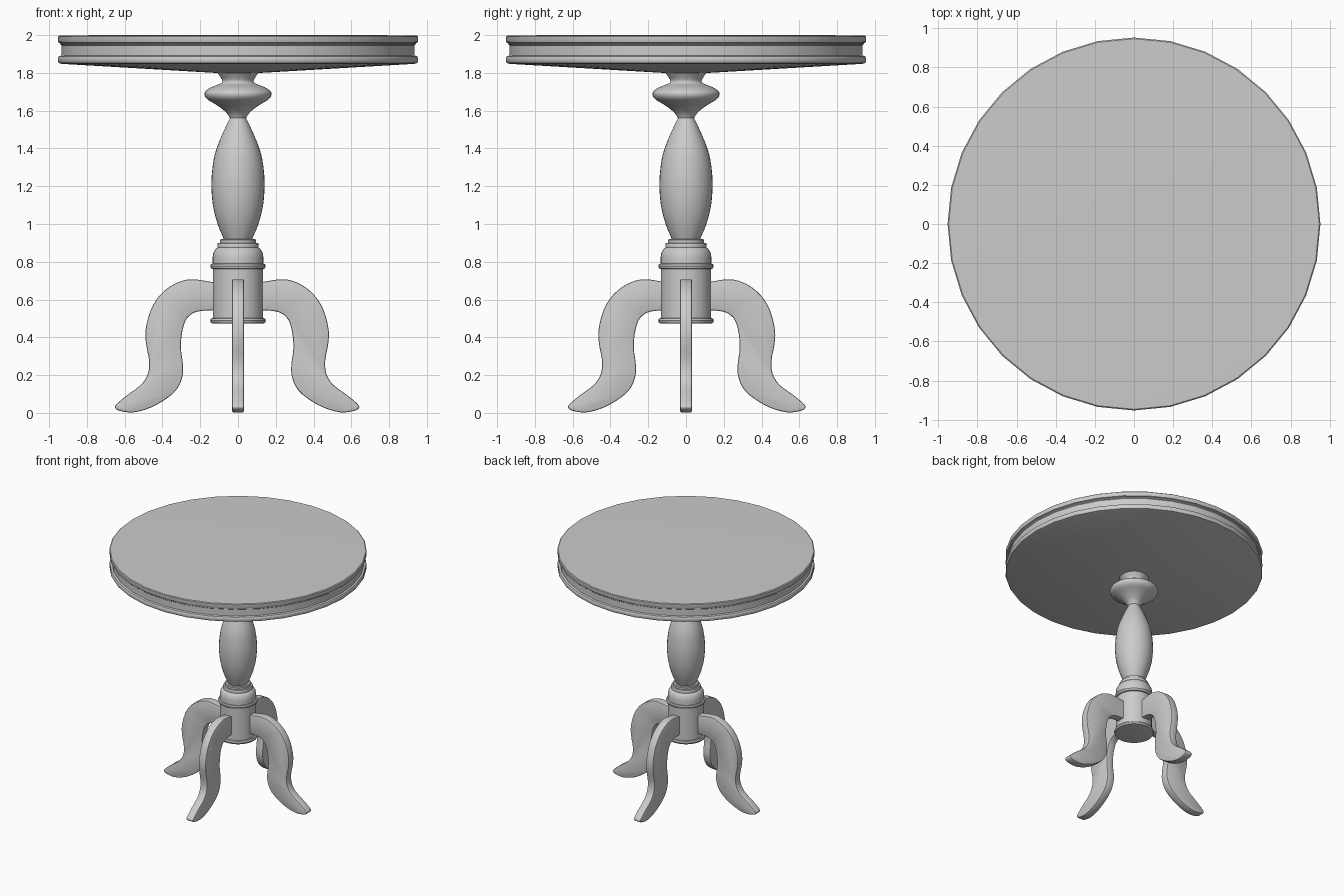
import bpy, bmesh, math
from mathutils import Vector

if "Cube" in bpy.data.objects:
    bpy.data.objects.remove(bpy.data.objects["Cube"])


def finish(name, bm, angle=35):
    bmesh.ops.recalc_face_normals(bm, faces=bm.faces)
    me = bpy.data.meshes.new(name)
    bm.to_mesh(me)
    bm.free()
    ob = bpy.data.objects.new(name, me)
    bpy.context.collection.objects.link(ob)
    bpy.ops.object.select_all(action='DESELECT')
    ob.select_set(True)
    bpy.context.view_layer.objects.active = ob
    bpy.ops.object.shade_smooth_by_angle(angle=math.radians(angle))
    return ob


def lathe(name, profile, sides=32):
    # Revolve (radius, z) points around z, capping both ends
    bm = bmesh.new()
    rings = []
    for r, z in profile:
        rings.append([bm.verts.new((r * math.cos(math.tau * i / sides),
                                    r * math.sin(math.tau * i / sides), z))
                      for i in range(sides)])
    for a, b in zip(rings, rings[1:]):
        for i in range(sides):
            j = (i + 1) % sides
            bm.faces.new((a[i], a[j], b[j], b[i]))
    bm.faces.new(rings[0])
    bm.faces.new(rings[-1])
    return finish(name, bm)


def smooth_path(pts, steps=3):
    # Catmull-Rom through an open list of 2D points
    p = [Vector(q) for q in pts]
    p = [2 * p[0] - p[1]] + p + [2 * p[-1] - p[-2]]
    out = []
    for a, b, c, d in zip(p, p[1:], p[2:], p[3:]):
        for k in range(steps):
            t = k / steps
            out.append(0.5 * (2 * b + (c - a) * t + (2 * a - 5 * b + 4 * c - d) * t * t
                              + (3 * b - a - 3 * c + d) * t ** 3))
    out.append(p[-2])
    return out


# Round top: two lipped rims, recessed band, shallow cone underneath
lathe("table_top", [
    (0.12, 1.80), (0.935, 1.848), (0.948, 1.852), (0.953, 1.86), (0.953, 1.88),
    (0.948, 1.888), (0.934, 1.892), (0.934, 1.945), (0.94, 1.95), (0.94, 1.956),
    (0.95, 1.96), (0.953, 1.967), (0.953, 1.992), (0.947, 1.997), (0.74, 2.0)])

# Turned column: collar, disc bulge and vase
bulb = smooth_path([(0.115, 1.81), (0.085, 1.765), (0.09, 1.745), (0.14, 1.725),
                    (0.172, 1.703), (0.177, 1.682), (0.16, 1.658), (0.11, 1.628),
                    (0.062, 1.59), (0.043, 1.56)])
vase = smooth_path([(0.043, 1.56), (0.072, 1.5), (0.106, 1.42), (0.129, 1.34),
                    (0.141, 1.22), (0.133, 1.10), (0.108, 1.0), (0.073, 0.915)])
lathe("turned_column", [tuple(v) for v in bulb + vase[1:]])

# Hub with stepped rings that carries the legs
lathe("column_base", [
    (0.07, 0.92), (0.09, 0.92), (0.096, 0.915), (0.096, 0.90), (0.106, 0.898),
    (0.11, 0.89), (0.108, 0.875), (0.118, 0.868), (0.13, 0.85), (0.134, 0.825),
    (0.134, 0.79), (0.143, 0.788), (0.147, 0.778), (0.143, 0.765), (0.133, 0.762),
    (0.133, 0.502), (0.143, 0.50), (0.147, 0.488), (0.143, 0.476), (0.135, 0.474)])

# Four S-curved legs cut from flat board
outer = [(0.08, 0.69), (0.14, 0.695), (0.2, 0.705), (0.26, 0.705), (0.33, 0.68),
         (0.40, 0.625), (0.45, 0.545), (0.477, 0.44), (0.474, 0.36), (0.459, 0.28),
         (0.464, 0.21), (0.50, 0.15), (0.58, 0.09), (0.632, 0.045), (0.637, 0.025),
         (0.61, 0.01), (0.54, 0.003), (0.45, 0.028), (0.36, 0.08), (0.305, 0.135),
         (0.28, 0.205), (0.281, 0.27), (0.29, 0.34), (0.285, 0.42), (0.265, 0.49),
         (0.23, 0.525), (0.18, 0.54), (0.08, 0.545)]
outline = smooth_path(outer)
half = 0.032


def leg(name, angle, shift):
    bm = bmesh.new()
    face = bm.faces.new([bm.verts.new((p.x + shift, -half, p.y)) for p in outline])
    ext = bmesh.ops.extrude_face_region(bm, geom=[face])
    bmesh.ops.translate(bm, vec=(0, 2 * half, 0),
                        verts=[v for v in ext['geom'] if isinstance(v, bmesh.types.BMVert)])
    bmesh.ops.recalc_face_normals(bm, faces=bm.faces)
    rims = [e for e in bm.edges if len(e.link_faces) == 2
            and e.calc_face_angle() > 1.3
            and abs(e.verts[0].co.y - e.verts[1].co.y) < 1e-4]
    bmesh.ops.bevel(bm, geom=rims, offset=0.008, segments=2, profile=0.5, affect='EDGES')
    ob = finish(name, bm)
    ob.rotation_euler.z = angle


for name, quarter, shift in (("right_leg", 0, 0.003), ("back_leg", 1, -0.006),
                             ("left_leg", 2, 0.012), ("front_leg", 3, -0.014)):
    leg(name, quarter * math.pi / 2, shift)
